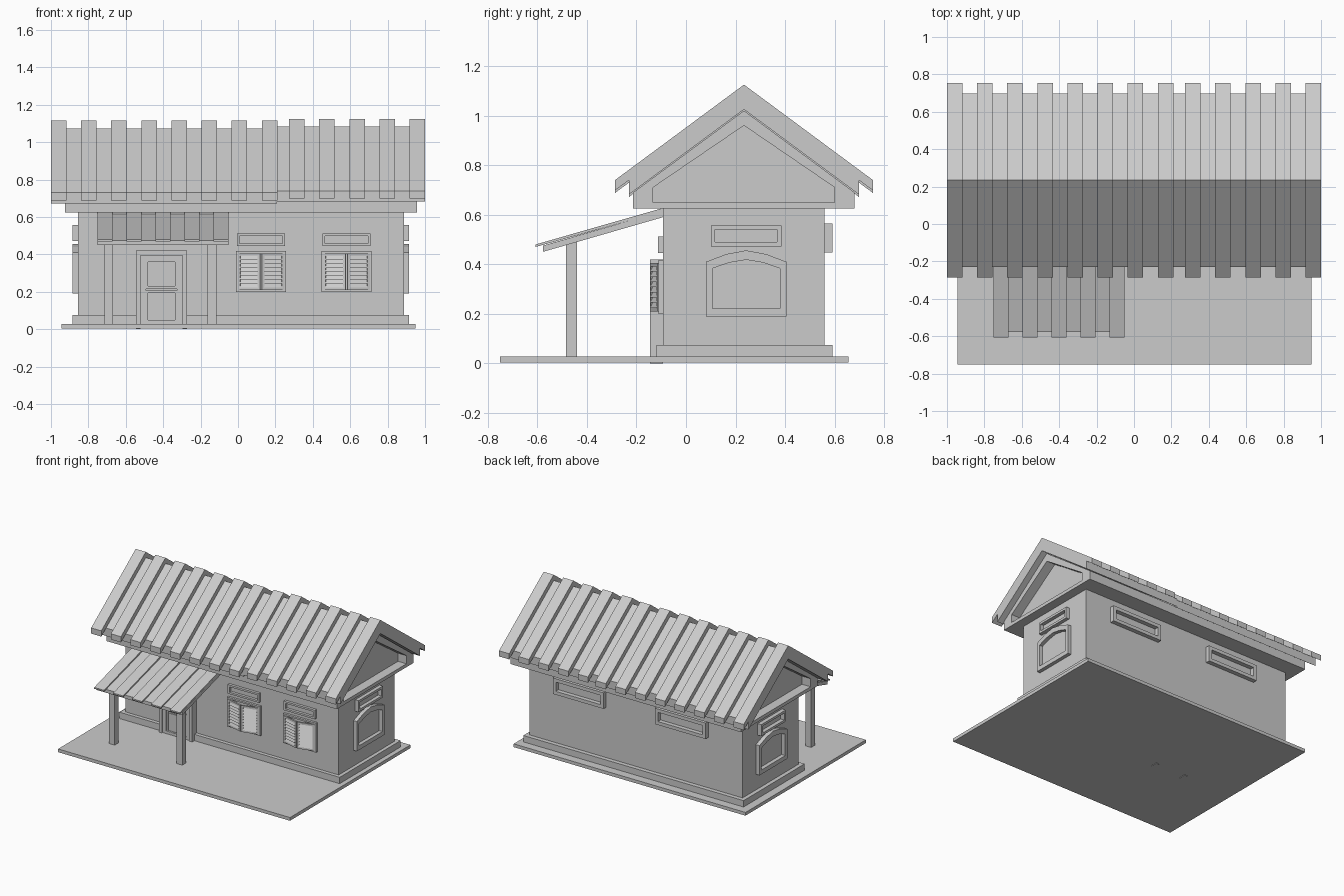
import bpy, bmesh, math
from mathutils import Matrix, Vector

cube = bpy.data.objects.get("Cube")
if cube:
    bpy.data.objects.remove(cube, do_unlink=True)

# One plain clay colour for the whole building
grey = bpy.data.materials.new("light_grey")
grey.use_nodes = True
colour = (0.6, 0.6, 0.6, 1)
grey.diffuse_color = colour
grey.node_tree.nodes["Principled BSDF"].inputs["Base Color"].default_value = colour


def finish(name, bm):
    bmesh.ops.recalc_face_normals(bm, faces=bm.faces)
    mesh = bpy.data.meshes.new(name)
    bm.to_mesh(mesh)
    bm.free()
    mesh.materials.append(grey)
    obj = bpy.data.objects.new(name, mesh)
    bpy.context.scene.collection.objects.link(obj)
    return obj


def place(axis, u, v, d):
    """Profile point (u, v) at depth d along the axis."""
    return Vector((d, u, v)) if axis == "x" else Vector((u, d, v))


def prism(name, pts, axis, a, b):
    bm = bmesh.new()
    lo, hi = [[bm.verts.new(place(axis, u, v, d)) for u, v in pts] for d in (a, b)]
    bm.faces.new(lo)
    bm.faces.new(hi)
    for i in range(len(pts)):
        j = (i + 1) % len(pts)
        bm.faces.new((lo[i], lo[j], hi[j], hi[i]))
    return finish(name, bm)


def ring(name, outer, inner, axis, a, b):
    """Flat frame between two matching outlines."""
    bm = bmesh.new()
    loops = [[bm.verts.new(place(axis, u, v, d)) for u, v in pts]
             for pts, d in ((outer, a), (outer, b), (inner, b), (inner, a))]
    n = len(outer)
    for k in range(4):
        p, q = loops[k], loops[(k + 1) % 4]
        for i in range(n):
            j = (i + 1) % n
            bm.faces.new((p[i], p[j], q[j], q[i]))
    return finish(name, bm)


def rect(u0, u1, v0, v1, inset=0):
    return [(u0 + inset, v0 + inset), (u1 - inset, v0 + inset),
            (u1 - inset, v1 - inset), (u0 + inset, v1 - inset)]


def box(name, x0, x1, y0, y1, z0, z1):
    return prism(name, rect(x0, x1, z0, z1), "y", y0, y1)


def frame(name, u0, u1, v0, v1, border, axis, a, b):
    return ring(name, rect(u0, u1, v0, v1), rect(u0, u1, v0, v1, border), axis, a, b)


LEFT, RIGHT, FRONT, BACK = -0.855, 0.888, -0.093, 0.56
RIDGE = 0.234

# Ground slab, plinth and walls
box("ground_slab", -0.945, 0.95, -0.75, 0.655, 0.004, 0.028)
box("plinth", -0.885, 0.915, -0.12, 0.592, 0.028, 0.075)
box("walls", LEFT, RIGHT, FRONT, BACK, 0.075, 0.64)

# Gable block with framed recessed pediments at both ends
gable = [(-0.213, 0.625), (-0.213, 0.69), (RIDGE, 1.02), (0.68, 0.69), (0.68, 0.625)]
panel = [(-0.133, 0.65), (-0.133, 0.71), (RIDGE, 0.96), (0.6, 0.71), (0.6, 0.65)]
prism("attic", gable, "x", LEFT, RIGHT)
ring("pediment_frame_right", gable, panel, "x", -0.925, LEFT)
ring("pediment_frame_left", gable, panel, "x", RIGHT, 0.957)


def chevron(name, apex, half, thick, x0, x1, slope=0.74):
    top = [(RIDGE - half, apex - slope * half), (RIDGE, apex),
           (RIDGE + half, apex - slope * half)]
    return prism(name, top + [(y, z - thick) for y, z in reversed(top)], "x", x0, x1)


# Main roof in two sections, the second slightly higher
SPLIT, PITCH, RIB = 0.208, 0.161, 0.083
chevron("roof_sheet_right", 1.073, 0.464, 0.058, -1, SPLIT)
chevron("roof_sheet_left", 1.083, 0.464, 0.058, SPLIT, 1)
for i in range(8):
    x = -1 + i * PITCH
    chevron("roof_rib_right", 1.115, 0.52, 0.042, x, x + RIB)
for i in range(5):
    x = 1 - i * PITCH
    chevron("roof_rib_left", 1.125, 0.52, 0.042, x - RIB, x)

# Porch roof with ribs and two posts
prism("porch_roof", [(-0.093, 0.615), (-0.578, 0.475), (-0.578, 0.45), (-0.093, 0.59)],
      "x", -0.75, -0.05)
for i in range(5):
    x = -0.75 + i * 0.155
    prism("porch_rib", [(-0.093, 0.627), (-0.607, 0.48), (-0.607, 0.47), (-0.093, 0.614)],
          "x", x, x + 0.08)
for x in (-0.692, -0.139):
    box("porch_post", x - 0.023, x + 0.023, -0.484, -0.44, 0.02, 0.495)

# Door: outer casing, leaf and two moulded panels
DOOR = -0.409
casing = [(DOOR + s * 0.136, z) for s, z in ((-1, 0), (-1, 0.42), (1, 0.42), (1, 0))]
opening = [(DOOR + s * 0.112, z) for s, z in ((-1, 0), (-1, 0.395), (1, 0.395), (1, 0))]
prism("door_casing", casing + opening[::-1], "y", -0.145, FRONT)
box("door_leaf", DOOR - 0.112, DOOR + 0.112, -0.123, FRONT, 0.02, 0.395)
frame("door_surround", DOOR - 0.112, DOOR + 0.112, 0.02, 0.395, 0.028, "y", -0.136, -0.123)
for z0, z1 in ((0.035, 0.208), (0.216, 0.372)):
    frame("door_moulding", DOOR - 0.086, DOOR + 0.086, z0, z1, 0.014, "y", -0.133, -0.123)
    box("door_panel", DOOR - 0.062, DOOR + 0.062, -0.13, -0.123, z0 + 0.026, z1 - 0.026)


def shutter(name, hinge, side):
    """Louvred leaf, ajar, hinged at the outer edge of its window."""
    w, z0, z1 = 0.124, 0.21, 0.405
    parts = [frame(name, 0, w, z0, z1, 0.014, "y", -0.012, 0)]
    slats = 8
    step = (z1 - z0 - 0.028) / slats
    for i in range(slats):
        z = z0 + 0.014 + i * step
        slat = [(-0.014, z), (-0.010, z), (0, z + step), (-0.004, z + step)]
        parts.append(prism(name + "_slat", slat, "x", 0.012, w - 0.012))
    move = (Matrix.Translation((hinge, -0.104, 0)) @ Matrix.Scale(side, 4, (1, 0, 0))
            @ Matrix.Rotation(math.radians(-14), 4, "Z"))
    for part in parts:
        part.data.transform(move)
        if side < 0:
            part.data.flip_normals()


# Front windows with shutters and vents above
for x in (0.123, 0.58):
    frame("front_window_frame", x - 0.134, x + 0.134, 0.2, 0.417, 0.012, "y", -0.11, FRONT)
    shutter("shutter_right", x - 0.122, 1)
    shutter("shutter_left", x + 0.122, -1)
    frame("front_vent", x - 0.128, x + 0.128, 0.445, 0.512, 0.014, "y", -0.113, FRONT)

# Long vents on the back wall
for x in (0.467, -0.367):
    frame("back_vent", x - 0.207, x + 0.207, 0.447, 0.565, 0.025, "y", BACK, 0.592)

# Arched windows and vents on both end walls
def arch(half, base, shoulder, rise):
    mid = 0.243
    tops = [(mid + half * t, shoulder + rise * (1 - abs(t) ** 1.6))
            for t in (1, 0.5, 0, -0.5, -1)]
    return [(mid - half, base), (mid + half, base)] + tops


for name, a, b in (("right", -0.885, LEFT), ("left", RIGHT, 0.915)):
    ring("arched_window_" + name, arch(0.162, 0.19, 0.41, 0.046),
         arch(0.137, 0.222, 0.383, 0.035), "x", a, b)
    frame("end_vent_" + name, 0.1, 0.385, 0.472, 0.557, 0.017, "x", a, b)
